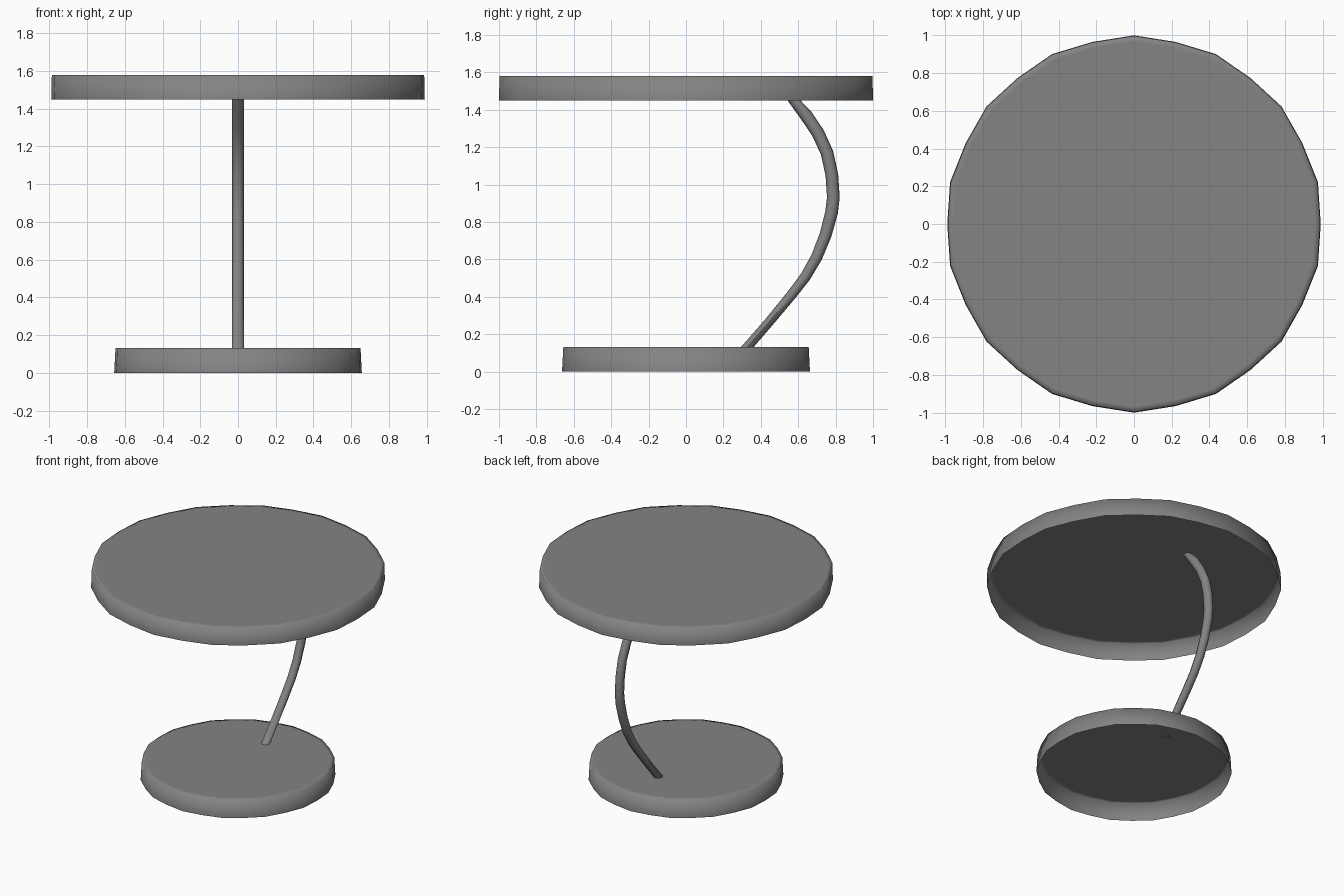
import bpy, bmesh
from math import sin, cos, pi
from mathutils import Vector

if "Cube" in bpy.data.objects:
    bpy.data.objects.remove(bpy.data.objects["Cube"])

grey = bpy.data.materials.new("dark_grey")
grey.diffuse_color = (0.23, 0.23, 0.23, 1)
grey.use_nodes = True
grey.node_tree.nodes["Principled BSDF"].inputs["Base Color"].default_value = grey.diffuse_color


def loft(name, rings, cap_start=True):
    # Bridge successive rings of points, cap the end and optionally the start
    bm = bmesh.new()
    loops = [[bm.verts.new(p) for p in ring] for ring in rings]
    n = len(loops[0])
    for a, b in zip(loops, loops[1:]):
        for i in range(n):
            j = (i + 1) % n
            bm.faces.new((a[i], a[j], b[j], b[i]))
    if cap_start:
        bm.faces.new(loops[0][::-1])
    bm.faces.new(loops[-1])
    for f in bm.faces:
        f.smooth = True
    mesh = bpy.data.meshes.new(name)
    bm.to_mesh(mesh)
    bm.free()
    mesh.materials.append(grey)
    obj = bpy.data.objects.new(name, mesh)
    bpy.context.collection.objects.link(obj)
    return obj


def disc(name, z0, z1, r0, r1):
    # Shell open underneath: 28 sides whose corners alternate slightly in radius
    def ring(r, z):
        pts = []
        for i in range(28):
            a = pi / 2 + 2 * pi * i / 28
            k = r * (0.99 if i % 2 else 1.0)
            pts.append((k * cos(a), k * sin(a), z))
        return pts
    # The inner ring keeps the rim shading soft and the top flat
    return loft(name, [ring(r0, z0), ring(r1, z1), ring(r1 - 0.03, z1)], False)


# Round foot and table top
disc("base", 0.0, 0.132, 0.663, 0.656)
disc("table_top", 1.45, 1.58, 1.0, 0.997)

# Bowed stem, swept in the y-z plane with an eight-sided section
path = [(0.325, 0.128), (0.44, 0.26), (0.56, 0.405), (0.637, 0.505),
        (0.698, 0.61), (0.746, 0.73), (0.778, 0.85), (0.788, 0.93), (0.78, 1.05),
        (0.754, 1.17), (0.706, 1.275), (0.642, 1.37), (0.573, 1.455)]
rings = []
last = len(path) - 1
for i, (y, z) in enumerate(path):
    if i in (0, last):
        # Ends are cut level
        side, ry = Vector((0, 1, 0)), 0.034
    else:
        a, b = path[i - 1], path[i + 1]
        side = Vector((0, b[1] - a[1], a[0] - b[0])).normalized()
        ry = min(0.034, 0.025 + 0.0018 * (i - 1))
    rings.append([Vector((0.031 * cos(t), y, z)) + side * ry * sin(t)
                  for t in (2 * pi * k / 8 for k in range(8))])
stem = loft("stem", rings)
bpy.context.view_layer.objects.active = stem
stem.select_set(True)
bpy.ops.object.shade_smooth_by_angle(angle=pi / 3.5)
